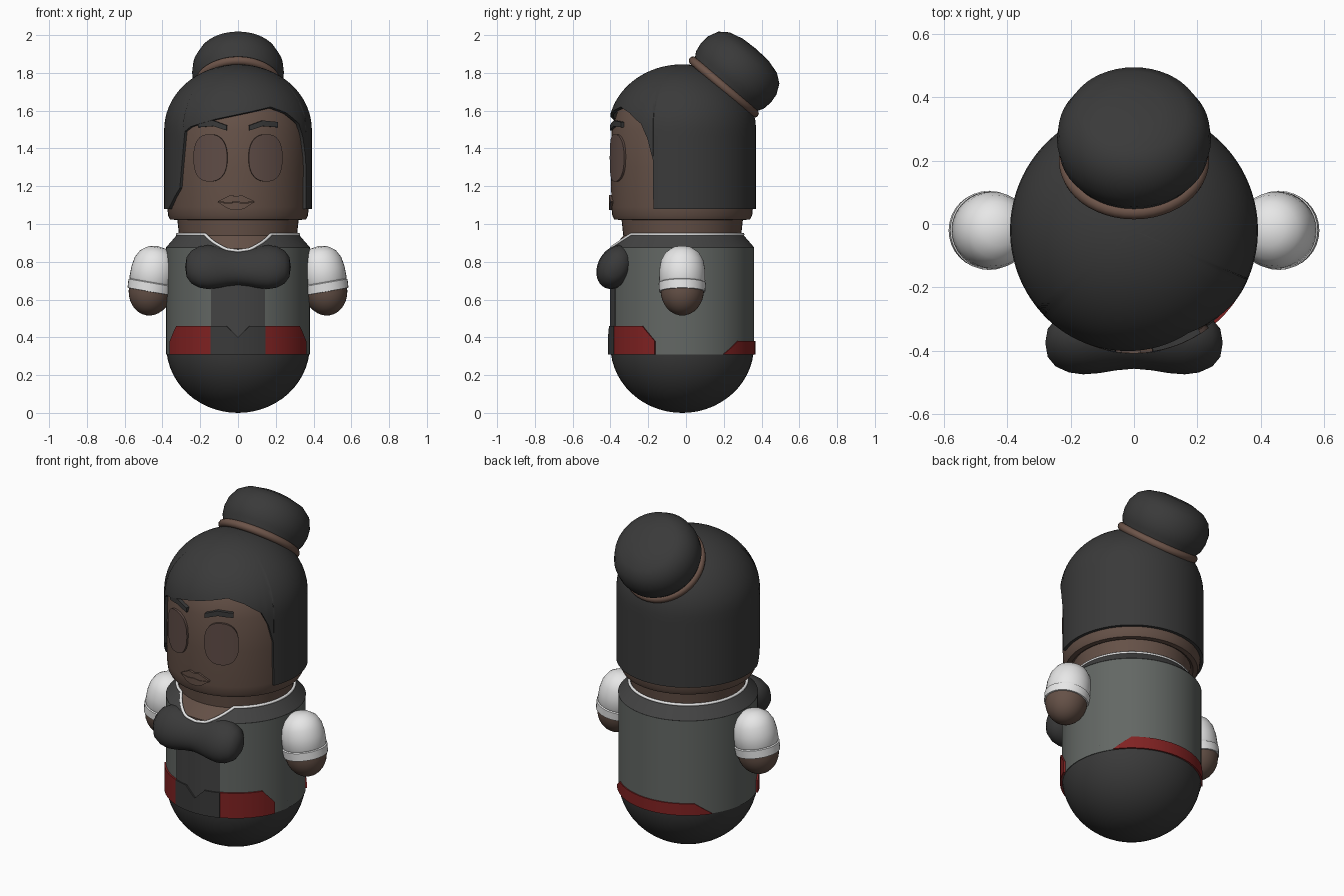
import bpy
import bmesh
from math import sin, cos, radians, sqrt, pi
from mathutils import Matrix, Vector

if "Cube" in bpy.data.objects:
    bpy.data.objects.remove(bpy.data.objects["Cube"])

CY = -0.02  # depth of the body axis


def material(name, r, g, b):
    m = bpy.data.materials.new(name)
    m.use_nodes = True
    m.diffuse_color = (r, g, b, 1)
    bsdf = next(n for n in m.node_tree.nodes if n.type == 'BSDF_PRINCIPLED')
    bsdf.inputs["Base Color"].default_value = (r, g, b, 1)
    return m


SKIN = material("brown skin", 0.13, 0.082, 0.063)
EYE = material("eye brown", 0.115, 0.073, 0.062)
BAND = material("hair band brown", 0.15, 0.088, 0.066)
HAIR = material("charcoal", 0.042, 0.042, 0.042)
TRIM = material("dark grey", 0.056, 0.056, 0.056)
VEST = material("vest grey", 0.125, 0.137, 0.128)
RED = material("red", 0.22, 0.016, 0.016)
WHITE = material("white", 0.8, 0.8, 0.8)


def grid_object(name, columns, mat, matrix=Matrix(), thick=0):
    """Skin a list of point columns, optionally thickened inward."""
    bm = bmesh.new()
    cols = [[bm.verts.new(matrix @ Vector(p)) for p in c] for c in columns]
    for a, b in zip(cols, cols[1:]):
        for j in range(len(a) - 1):
            bm.faces.new((a[j], b[j], b[j + 1], a[j + 1]))
    bmesh.ops.remove_doubles(bm, verts=bm.verts, dist=0.0003)
    me = bpy.data.meshes.new(name)
    bm.to_mesh(me)
    bm.free()
    me.materials.append(mat)
    ob = bpy.data.objects.new(name, me)
    bpy.context.collection.objects.link(ob)
    bpy.ops.object.select_all(action='DESELECT')
    ob.select_set(True)
    bpy.context.view_layer.objects.active = ob
    if thick:
        mod = ob.modifiers.new("shell", 'SOLIDIFY')
        mod.thickness, mod.offset = thick, -1
        bpy.ops.object.modifier_apply(modifier=mod.name)
    bpy.ops.object.shade_smooth_by_angle(angle=radians(35))
    return ob


def lathe(name, profile, mat, matrix=Matrix.Translation((0, CY, 0)), n=48):
    turns = [2 * pi * i / n for i in range(n + 1)]
    cols = [[(r * sin(t), -r * cos(t), z) for r, z in profile] for t in turns]
    return grid_object(name, cols, mat, matrix)


def lerp(pts, a):
    for (a0, z0), (a1, z1) in zip(pts, pts[1:]):
        if a <= a1:
            return z0 + (z1 - z0) * (a - a0) / (a1 - a0)
    return pts[-1][1]


def patch(name, low, high, radius, mat, thick=0.02, rows=4, step=5):
    """Curved plate round the axis between two (angle, height) outlines."""
    start, end = low[0][0], low[-1][0]
    n = max(2, round((end - start) / step))
    angles = {round(start + (end - start) * i / n, 3) for i in range(n + 1)}
    angles |= {round(a, 3) for a, _ in low + high}
    cols = []
    for a in sorted(angles):
        lo, hi, t = lerp(low, a), lerp(high, a), radians(a)
        col = []
        for j in range(rows + 1):
            z = lo + (hi - lo) * sin(j / rows * pi / 2)
            r = radius(z) if callable(radius) else radius
            col.append((r * sin(t), -r * cos(t), z))
        cols.append(col)
    return grid_object(name, cols, mat, Matrix.Translation((0, CY, 0)), thick)


def flat(z, a=-180, b=180):
    return [(a, z), (b, z)]


def mirrored(pts):
    return [(-a, z) for a, z in reversed(pts)]


# Rounded base
lathe("rounded_base", [(0.38 * sin(t), 0.355 - 0.355 * cos(t))
                       for t in (pi / 2 * i / 14 for i in range(15))], HAIR)

# Vest, collar and white edging around the open neckline
NECKLINE = [(-180, 0.945), (-33, 0.945), (-20, 0.9), (-9, 0.866), (0, 0.858),
            (9, 0.866), (20, 0.9), (33, 0.945), (180, 0.945)]
VEST_TOP = [(a, min(z, 0.876)) for a, z in
            [(t, lerp(NECKLINE, t)) for t in range(-180, 181, 3)]]


def collar_radius(z):
    return 0.381 - 0.06 * max(0, z - 0.876) / 0.069


patch("vest", flat(0.31), VEST_TOP, 0.38, VEST, 0.008)
patch("collar", VEST_TOP, NECKLINE, collar_radius, TRIM, 0.008)
patch("vest_front_panel", flat(0.4, -22, 22), flat(0.858, -22, 22), 0.384, TRIM, 0.008)

edge = bpy.data.curves.new("neckline_edging", 'CURVE')
edge.dimensions = '3D'
edge.bevel_depth = 0.008
line = edge.splines.new('POLY')
steps = range(-180, 180, 3)
line.points.add(len(steps) - 1)
for p, a in zip(line.points, steps):
    z = lerp(NECKLINE, a)
    r, t = collar_radius(z), radians(a)
    p.co = (r * sin(t), CY - r * cos(t), z, 1)
line.use_cyclic_u = True
edge.materials.append(WHITE)
edging = bpy.data.objects.new("neckline_edging", edge)
bpy.context.collection.objects.link(edging)
bpy.ops.object.select_all(action='DESELECT')
edging.select_set(True)
bpy.context.view_layer.objects.active = edging
bpy.ops.object.convert(target='MESH')

# Belt: dark notched centre, red sides, red strip behind
patch("belt_centre", flat(0.31, -22, 22),
      [(-22, 0.46), (-9, 0.46), (0, 0.4), (9, 0.46), (22, 0.46)], 0.392, HAIR)
SASH = [(22, 0.46), (57, 0.46), (68, 0.38)]
patch("belt_left", flat(0.31, 22, 68), SASH, 0.39, RED)
patch("belt_right", flat(0.31, -68, -22), mirrored(SASH), 0.39, RED)
patch("belt_back", flat(0.31, 125, 235),
      [(125, 0.312), (140, 0.38), (220, 0.38), (235, 0.312)], 0.387, RED)

# Neck and head
lathe("neck", [(0.37, 0.8), (0.37, 0.87), (0.312, 0.938), (0.322, 1.03)], SKIN)
lathe("head", [(0.3, 1.045), (0.335, 1.022), (0.36, 1.025), (0.37, 1.045), (0.375, 1.09),
               (0.377, 1.3), (0.375, 1.5), (0.33, 1.64), (0.2, 1.76), (0, 1.8)], SKIN)


# Hair cap with a swept fringe
def hair_radius(z):
    k = max(0, z - 1.5) / 0.345
    return 0.391 * sqrt(max(0, 1 - k * k))


FRINGE = [(-180, 1.08), (-70, 1.08), (-66, 1.1), (-52, 1.19), (-46, 1.49), (-40, 1.515),
          (-18, 1.555), (28, 1.62), (42, 1.59), (56, 1.53), (62, 1.45),
          (66.5, 1.34), (67, 1.08), (180, 1.08)]
patch("hair_cap", FRINGE, flat(1.845), hair_radius, HAIR, 0.018, rows=24, step=4)

# Bun and its band, tilted back
tilt = Matrix.Translation((0, 0.2, 1.725)) @ Matrix.Rotation(radians(-40.5), 4, 'X')
lathe("hair_bun", [(0.2, -0.05), (0.212, 0.01), (0.235, 0.05), (0.243, 0.1), (0.238, 0.15),
                   (0.212, 0.205), (0.165, 0.24), (0.09, 0.26), (0, 0.265)], HAIR, tilt)
lathe("bun_band", [(0.214 + 0.023 * cos(t), 0.023 * sin(t))
                   for t in (2 * pi * i / 12 for i in range(13))], BAND, tilt)


# Face
def oval(a0, half_angle, z0, half_height, sign):
    pts = []
    for i in range(21):
        u = -cos(pi * i / 20)
        pts.append((a0 + half_angle * u,
                    z0 + sign * half_height * max(0, 1 - abs(u) ** 2.4) ** (1 / 2.4)))
    return pts


for side, s in (("left", 1), ("right", -1)):
    patch("eye_" + side, oval(s * 23, 14.5, 1.35, 0.125, -1),
          oval(s * 23, 14.5, 1.35, 0.125, 1), 0.388, EYE, step=2)
    brow_low = [(9, 1.495), (20, 1.518), (33, 1.512)]
    brow_high = [(9, 1.522), (20, 1.548), (33, 1.54)]
    if s < 0:
        brow_low, brow_high = mirrored(brow_low), mirrored(brow_high)
    patch("eyebrow_" + side, brow_low, brow_high, 0.387, HAIR)

LIP_LINE = [(-16, 1.118), (-7, 1.113), (-1.5, 1.118), (4, 1.113), (13, 1.118)]
patch("upper_lip", LIP_LINE,
      [(-16, 1.12), (-6, 1.153), (-1.5, 1.146), (3, 1.153), (13, 1.12)], 0.388, SKIN, step=2)
patch("lower_lip", [(-16, 1.116), (-9, 1.085), (-5, 1.075), (2, 1.075), (6, 1.085), (13, 1.116)],
      [(a, z - 0.003) for a, z in LIP_LINE], 0.387, SKIN, step=2)

# Bow at the neck: a pinched spindle lying along x
half = [(0, 0.28), (0.45, 0.272), (0.75, 0.247), (0.94, 0.205), (1, 0.16),
        (0.96, 0.11), (0.87, 0.055)]
spindle = [(r, -h) for r, h in half] + [(0.82, 0)] + [(r, h) for r, h in reversed(half)]
bow_shape = (Matrix.Translation((0, -0.375, 0.772)) @ Matrix.Rotation(radians(-28), 4, 'X')
             @ Matrix.Diagonal((1, 0.092, 0.122, 1)) @ Matrix.Rotation(pi / 2, 4, 'Y'))
lathe("neck_bow", spindle, HAIR, bow_shape)

# Arms: sleeve with cuff, rounded hand
for side, s in (("left", 1), ("right", -1)):
    arm = Matrix.Translation((s * 0.465, CY, 0.64)) @ Matrix.Rotation(radians(-10 * s), 4, 'Y')
    lathe("sleeve_" + side, [(0.105, 0), (0.122, 0.002), (0.125, 0.048), (0.118, 0.052),
                             (0.122, 0.06), (0.121, 0.12), (0.112, 0.17), (0.09, 0.21),
                             (0.05, 0.238), (0, 0.246)], WHITE, arm, 32)
    lathe("hand_" + side, [(0.115 * sin(t), 0.01 - 0.135 * cos(t))
                           for t in (pi / 2 * i / 8 for i in range(9))], SKIN, arm, 32)
